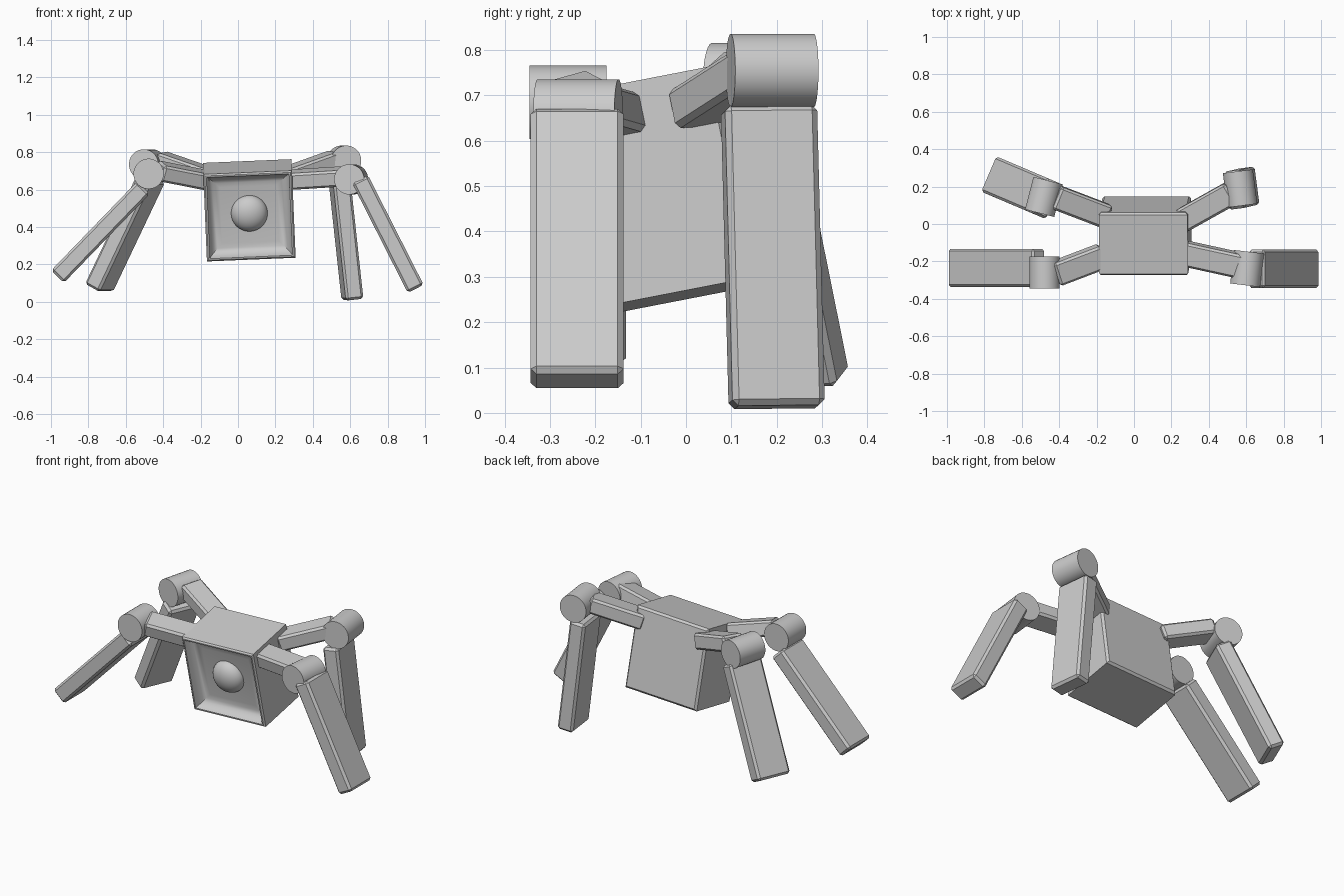
import bpy, bmesh
from math import radians
from mathutils import Vector, Matrix, Euler

if "Cube" in bpy.data.objects:
    bpy.data.objects.remove(bpy.data.objects["Cube"])


def finish(name, bm, matrix=Matrix(), bevel=0.0, smooth=False):
    bmesh.ops.recalc_face_normals(bm, faces=bm.faces)
    me = bpy.data.meshes.new(name)
    bm.to_mesh(me)
    bm.free()
    ob = bpy.data.objects.new(name, me)
    ob.matrix_world = matrix
    bpy.context.collection.objects.link(ob)
    if bevel:
        mod = ob.modifiers.new("edge_chamfer", 'BEVEL')
        mod.width = bevel
        mod.segments = 1
    if smooth:
        bpy.ops.object.select_all(action='DESELECT')
        ob.select_set(True)
        bpy.context.view_layer.objects.active = ob
        bpy.ops.object.shade_smooth_by_angle(angle=radians(35))
    return ob


def frame(a, b, side):
    """Local z runs from a to b, local x follows the side direction."""
    a, b = Vector(a), Vector(b)
    z = (b - a).normalized()
    x = Vector(side)
    x = (x - z * x.dot(z)).normalized()
    y = z.cross(x)
    m = Matrix((x, y, z)).transposed().to_4x4()
    m.translation = (a + b) / 2
    return m, (b - a).length


def bar(name, a, b, side, width, thick, bevel):
    m, length = frame(a, b, side)
    bm = bmesh.new()
    bmesh.ops.create_cube(bm, size=1)
    bmesh.ops.scale(bm, vec=(width, thick, length), verts=bm.verts)
    finish(name, bm, m, bevel)


def joint(name, centre, axis, length, radius):
    c, h = Vector(centre), Vector(axis).normalized() * length / 2
    m, _ = frame(c - h, c + h, (1, 0, 0.1))
    bm = bmesh.new()
    bmesh.ops.create_cone(bm, cap_ends=True, segments=32, radius1=radius,
                          radius2=radius, depth=length)
    finish(name, bm, m, smooth=True)


# Body: tilted box with a dished front
W, D = 0.475, 0.34
body_m = Matrix.Translation((0.06, -0.062, 0.49)) @ (
    Euler((0, radians(-2.4), 0)).to_matrix() @ Euler((radians(11), 0, 0)).to_matrix()).to_4x4()
rings = [(0.012, D / 2), (0, D / 2 - 0.012), (0, -D / 2 + 0.008), (0.008, -D / 2),
         (0.016, -D / 2), (0.024, -D / 2 + 0.025), (0.04, -D / 2 + 0.043),
         (0.06, -D / 2 + 0.054), (0.085, -D / 2 + 0.058)]
bm = bmesh.new()
loops = []
for inset, y in rings:
    r = W / 2 - inset
    loops.append([bm.verts.new((sx * r, y, sz * r))
                  for sx, sz in ((-1, -1), (1, -1), (1, 1), (-1, 1))])
for p, q in zip(loops, loops[1:]):
    for i in range(4):
        bm.faces.new((p[i], p[(i + 1) % 4], q[(i + 1) % 4], q[i]))
bm.faces.new(loops[0])
bm.faces.new(loops[-1])
finish("body", bm, body_m, smooth=True)

# Eye: dome sitting in the dish
bm = bmesh.new()
bmesh.ops.create_uvsphere(bm, u_segments=32, v_segments=16, radius=0.098)
bmesh.ops.scale(bm, vec=(1, 0.7, 1), verts=bm.verts)
finish("eye", bm, body_m @ Matrix.Translation((0, -D / 2 + 0.06, 0.005)), smooth=True)

# Legs: arm inner/outer end, joint centre/axis/length, shin top/foot, shin width direction
legs = {
    "front_right": ((0.26, -0.155, 0.652), (0.58, -0.225, 0.672),
                    (0.605, -0.238, 0.655), (0.12, 1, 0), 0.18,
                    (0.653, -0.24, 0.655), (0.95, -0.24, 0.07), (0, 1, 0)),
    "front_left": ((-0.165, -0.17, 0.65), (-0.42, -0.267, 0.70),
                   (-0.478, -0.26, 0.685), (0, 1, 0), 0.17,
                   (-0.506, -0.235, 0.61), (-0.965, -0.235, 0.135), (0, 1, 0)),
    "back_right": ((0.26, 0.02, 0.67), (0.525, 0.168, 0.765),
                   (0.567, 0.19, 0.755), (-0.13, 1, 0), 0.185,
                   (0.54, 0.183, 0.675), (0.612, 0.2, 0.013), (-0.13, 1, 0)),
    "back_left": ((-0.145, 0.04, 0.665), (-0.42, 0.145, 0.76),
                  (-0.482, 0.145, 0.735), (0.25, 0.97, 0), 0.18,
                  (-0.465, 0.135, 0.66), (-0.743, 0.253, 0.075), (0.39, 0.91, 0)),
}
body_back = body_m.to_3x3() @ Vector((0, 1, 0))
for name, (a, b, c, axis, length, top, foot, side) in legs.items():
    bar(name + "_arm", a, b, body_back, 0.13, 0.09, 0.012)
    joint(name + "_joint", c, axis, length, 0.081)
    bar(name + "_shin", top, foot, side, 0.205, 0.095, 0.013)
